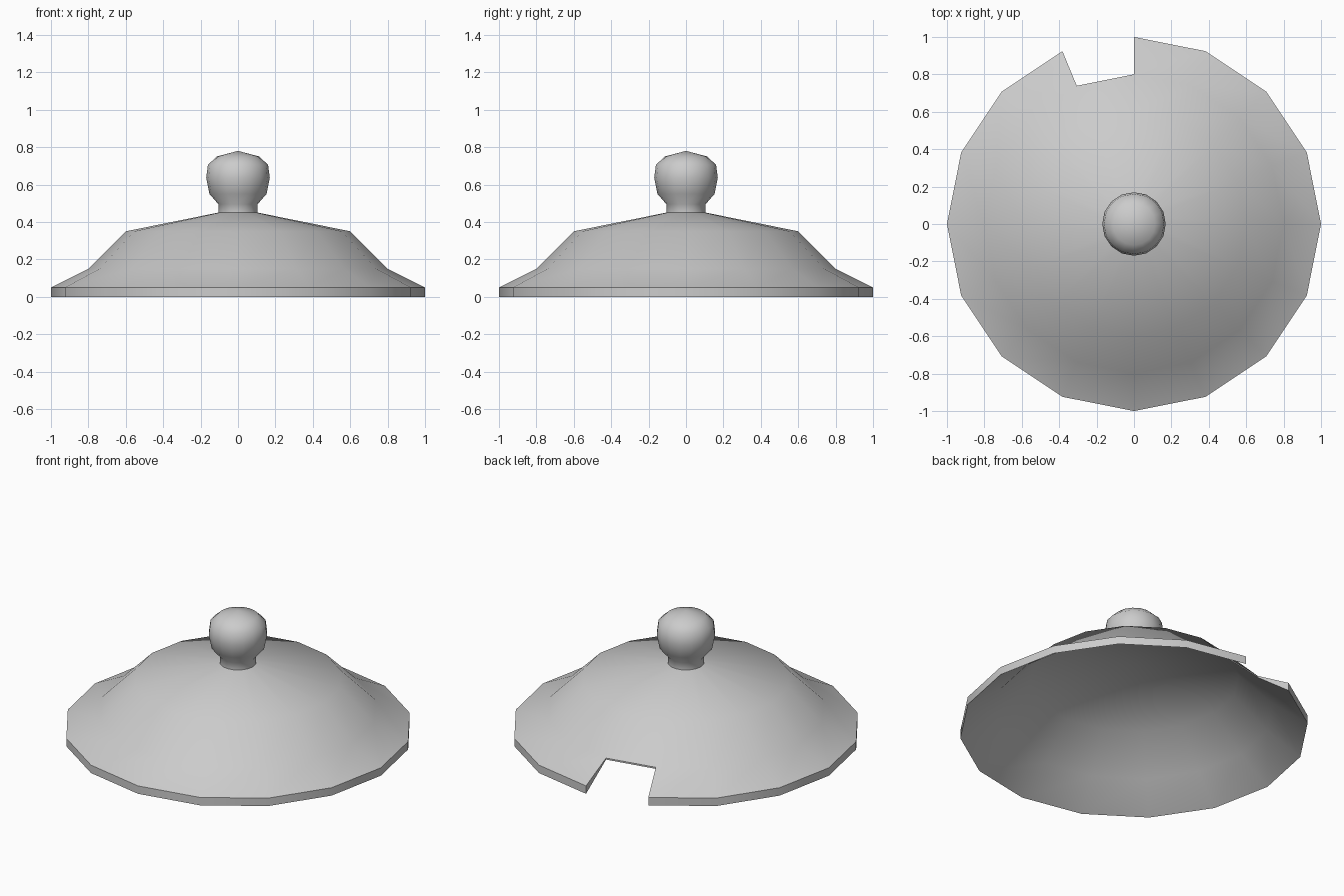
import bpy, bmesh, math

if "Cube" in bpy.data.objects:
    bpy.data.objects.remove(bpy.data.objects["Cube"])

SIDES = 16
NOTCH = 4  # sector between 90 and 112.5 degrees


def ring(bm, r, z):
    """Ring of vertices, or one repeated pole vertex when r is 0."""
    if r == 0:
        return [bm.verts.new((0, 0, z))] * SIDES
    return [bm.verts.new((r * math.cos(2 * math.pi * i / SIDES),
                          r * math.sin(2 * math.pi * i / SIDES), z))
            for i in range(SIDES)]


def bridge(bm, a, b, skip=None):
    for i in range(SIDES):
        if i == skip:
            continue
        j = (i + 1) % SIDES
        verts = list(dict.fromkeys((a[i], a[j], b[j], b[i])))
        bm.faces.new(verts)


def finish(bm, name, angle):
    loose = [v for v in bm.verts if not v.link_faces]
    bmesh.ops.delete(bm, geom=loose, context='VERTS')
    bmesh.ops.recalc_face_normals(bm, faces=bm.faces)
    mesh = bpy.data.meshes.new(name)
    bm.to_mesh(mesh)
    bm.free()
    ob = bpy.data.objects.new(name, mesh)
    bpy.context.collection.objects.link(ob)
    bpy.ops.object.select_all(action='DESELECT')
    ob.select_set(True)
    bpy.context.view_layer.objects.active = ob
    bpy.ops.object.shade_smooth_by_angle(angle=math.radians(angle))
    return ob


# Lid shell: thin hollow dome, profile from inner centre round the rim to the neck
bm = bmesh.new()
profile = [(0, 0.44), (0.6, 0.34), (0.8, 0.14), (1, 0),
           (1, 0.05), (0.8, 0.15), (0.6, 0.35), (0.105, 0.45)]
rings = [ring(bm, r, z) for r, z in profile]
for k in range(len(rings) - 1):
    bridge(bm, rings[k], rings[k + 1], NOTCH if 2 <= k <= 4 else None)

# Spoon notch walls: back wall and two side walls
inner, low, high, outer = rings[2:6]
bm.faces.new((inner[NOTCH], inner[NOTCH + 1], outer[NOTCH + 1], outer[NOTCH]))
for i in (NOTCH, NOTCH + 1):
    bm.faces.new((inner[i], low[i], high[i], outer[i]))
finish(bm, "lid_shell", 40)

# Knob: short neck swelling into a rounded grip
bm = bmesh.new()
knob_profile = [(0.105, 0.45), (0.105, 0.495), (0.153, 0.55), (0.17, 0.635),
                (0.161, 0.705), (0.113, 0.75), (0, 0.78)]
rings = [ring(bm, r, z) for r, z in knob_profile]
for a, b in zip(rings, rings[1:]):
    bridge(bm, a, b)
finish(bm, "lid_knob", 80)
